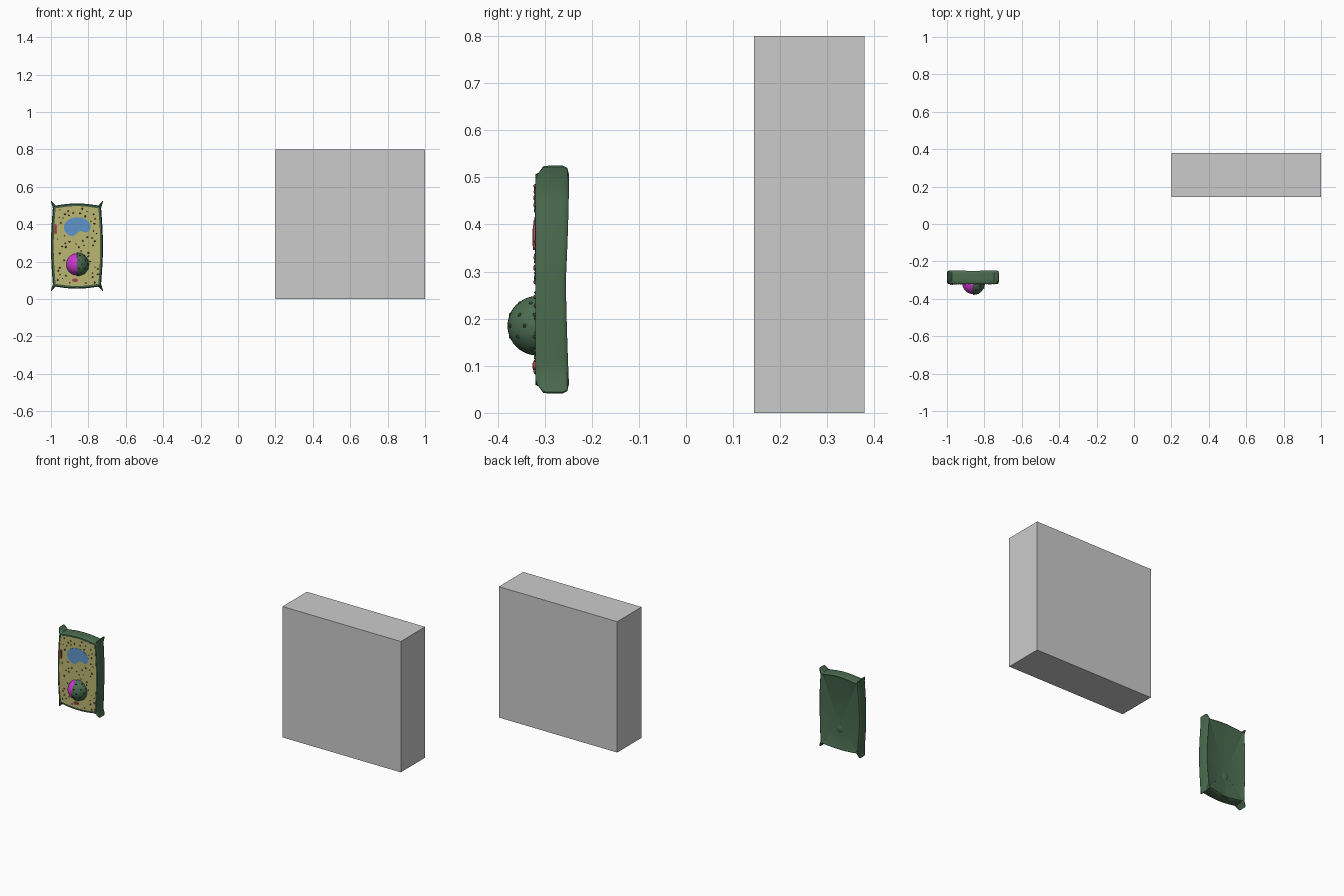
import bpy, bmesh, math, random
from mathutils import Vector

if "Cube" in bpy.data.objects:
    bpy.data.objects.remove(bpy.data.objects["Cube"])

random.seed(4)
CX, CZ = -0.861, 0.283          # middle of the cell
FACE = -0.318                   # plane of the cut front face
NUC = Vector((-0.86, -0.316, 0.185))


def material(name, rgb):
    m = bpy.data.materials.new(name)
    m.diffuse_color = (*rgb, 1)
    m.use_nodes = True
    m.node_tree.nodes["Principled BSDF"].inputs["Base Color"].default_value = m.diffuse_color
    return m


GREEN = material("wall_green", (0.07, 0.15, 0.08))
DARK = material("dark_green", (0.03, 0.06, 0.035))
YELLOW = material("cytoplasm_yellow", (0.50, 0.47, 0.17))
BLUE = material("vacuole_blue", (0.12, 0.30, 0.60))
MAGENTA = material("nucleus_magenta", (0.60, 0.04, 0.62))
RED = material("red", (0.50, 0.07, 0.09))
BROWN = material("granule_brown", (0.14, 0.08, 0.04))


def finish(name, bm, mat=None, angle=40):
    bmesh.ops.recalc_face_normals(bm, faces=bm.faces)
    me = bpy.data.meshes.new(name)
    bm.to_mesh(me)
    bm.free()
    ob = bpy.data.objects.new(name, me)
    bpy.context.collection.objects.link(ob)
    if mat:
        me.materials.append(mat)
    bpy.context.view_layer.objects.active = ob
    ob.select_set(True)
    bpy.ops.object.shade_smooth_by_angle(angle=math.radians(angle))
    ob.select_set(False)
    return ob


def outline(horn, s=0.0):
    """Bulging rectangle; horn pulls the corners out, s insets it."""
    n = 6
    quarter = []
    for i in range(n + 1):                       # right side, middle to corner
        t = i / n
        quarter.append((0.129 + 0.010 * math.cos(t * math.pi / 2) - s, t * 0.203))
    c = Vector((0.125 - s, 0.215 - s))
    for dx, dz in ((0.013, 0.018), (0.014, 0.024), (0.011, 0.027), (0.006, 0.018)):
        quarter.append((c.x + dx * horn, c.y + dz * horn))
    for i in range(n + 1):                       # top, corner to middle
        t = 1 - i / n
        quarter.append((t * 0.113, 0.217 + 0.011 * math.cos(t * math.pi / 2) - s))
    q2 = [(-x, z) for x, z in reversed(quarter[:-1])]
    half = quarter + q2
    return half + [(x, -z) for x, z in reversed(half[1:-1])]


def loft(bm, rings):
    loops = [[bm.verts.new((CX + x, y, CZ + z)) for x, z in pts] for y, pts in rings]
    for a, b in zip(loops, loops[1:]):
        for i in range(len(a)):
            j = (i + 1) % len(a)
            bm.faces.new((a[i], a[j], b[j], b[i]))
    return loops


def slab(name, pts, y0, y1, mat):
    bm = bmesh.new()
    a, b = loft(bm, [(y0, pts), (y1, pts)])
    bm.faces.new(a)
    bm.faces.new(b)
    return finish(name, bm, mat, 30)


# Grey block
bm = bmesh.new()
bmesh.ops.create_cube(bm, size=1)
for v in bm.verts:
    v.co = Vector((0.6 + v.co.x * 0.8, 0.2615 + v.co.y * 0.235, 0.4 + v.co.z * 0.8))
finish("block", bm)

# Cell wall: open tray with horned corners and a sunken back
bm = bmesh.new()
loops = loft(bm, [
    (-0.306, outline(0, 0.012)), (-0.320, outline(0, 0.012)),
    (-0.320, outline(0.05, 0.005)), (-0.315, outline(0.4, 0.002)),
    (-0.303, outline(0.95)), (-0.290, outline(1)), (-0.262, outline(1)),
    (-0.252, outline(0.85, 0.001)), (-0.248, outline(0.45, 0.005)),
    (-0.252, outline(0, 0.016))])
for loop in loops[-3:]:                          # side middles sit lower than corners
    for v in loop:
        u, w = abs(v.co.x - CX) / 0.13, abs(v.co.z - CZ) / 0.22
        v.co.y -= 0.007 * (1 - min(u, 1) * min(w, 1)) * (1 - 0.6 * (v.co.z - CZ) / 0.22)
hub = bm.verts.new((CX, -0.257, CZ - 0.08))
last = loops[-1]
for i in range(len(last)):
    bm.faces.new((last[i], last[(i + 1) % len(last)], hub))
finish("cell_wall", bm, GREEN)

# Membrane line and cytoplasm filling the tray
slab("membrane", outline(0, 0.0115), FACE - 0.0005, -0.30, DARK)
slab("cytoplasm", outline(0, 0.0145), FACE - 0.0015, -0.30, YELLOW)

# Kidney-shaped vacuole set into the cut face
kidney = []
for i in range(40):
    a = 2 * math.pi * i / 40
    x, z = 0.072 * math.cos(a), 0.055 * math.sin(a)
    if z < 0:
        z += 0.030 * math.exp(-((x - 0.015) / 0.028) ** 2)
        z += 0.008 * (x / 0.072 + 1) / 2
    kidney.append((x + 0.002, z + 0.099))
slab("vacuole", kidney, FACE - 0.0022, -0.31, BLUE)


# Mitochondria: capsules with a darker middle
def capsule(x, z, hx, hz):
    pts = []
    r = min(hx, hz)
    for i in range(24):
        a = 2 * math.pi * (i + 0.5) / 24
        c, s = math.cos(a), math.sin(a)
        pts.append((x - CX + c * r + math.copysign(hx - r, c),
                    z - CZ + s * r + math.copysign(hz - r, s)))
    return pts


for i, (x, z, hx, hz) in enumerate(((-0.976, 0.373, 0.008, 0.027),
                                    (-0.871, 0.100, 0.016, 0.009))):
    slab(f"mitochondrion_{i}", capsule(x, z, hx, hz), -0.325, -0.31, RED)
    slab(f"mitochondrion_core_{i}", capsule(x, z, hx * 0.45, hz * 0.7), -0.3256, -0.32, BROWN)


# Nucleus: full inner ball, envelope with the front left quarter removed
def ball(bm, centre, r, u=32, v=20):
    new = bmesh.ops.create_uvsphere(bm, u_segments=u, v_segments=v, radius=r)["verts"]
    bmesh.ops.translate(bm, verts=new, vec=centre)
    return new


bm = bmesh.new()
ball(bm, NUC, 0.0585)
finish("nucleus_core", bm, MAGENTA)

bm = bmesh.new()
ball(bm, NUC, 0.0630)
cut = []
for f in bm.faces:
    c = f.calc_center_median() - NUC
    if c.x < 0 and c.y < 0:
        cut.append(f)
bmesh.ops.delete(bm, geom=cut, context="FACES")
shell = finish("nuclear_envelope", bm, GREEN)
solid = shell.modifiers.new("thickness", "SOLIDIFY")
solid.thickness = 0.004
solid.offset = -1

# Pores on the envelope
bm = bmesh.new()
for lat, lons in ((-50, (-60, -15)), (-22, (-80, -45, -5)), (0, (-65, -25)),
                  (22, (-80, -40, -5)), (50, (-70, -20))):
    for lon in lons:
        a, b = math.radians(lat), math.radians(lon)
        d = Vector((math.cos(a) * math.cos(b), math.cos(a) * math.sin(b), math.sin(a)))
        ball(bm, NUC + d * 0.0615, 0.0042, 10, 6)
finish("nuclear_pores", bm, DARK)

# Granules scattered over the cytoplasm
bm = bmesh.new()
spots = []
for _ in range(3000):
    if len(spots) == 52:
        break
    p = Vector((CX + random.uniform(-0.112, 0.112), CZ + random.uniform(-0.20, 0.20)))
    in_vacuole = ((p.x - CX) / 0.082) ** 2 + ((p.y - 0.382) / 0.065) ** 2 < 1
    near_nucleus = (p - Vector((NUC.x, NUC.z))).length < 0.07
    near_red = abs(p.x + 0.976) < 0.015 and abs(p.y - 0.373) < 0.035 \
        or abs(p.x + 0.871) < 0.023 and abs(p.y - 0.10) < 0.016
    if in_vacuole or near_nucleus or near_red or any((p - q).length < 0.018 for q in spots):
        continue
    spots.append(p)
    ball(bm, Vector((p.x, FACE - 0.001, p.y)), random.uniform(0.003, 0.0052), 10, 6)
finish("granules", bm, BROWN)
